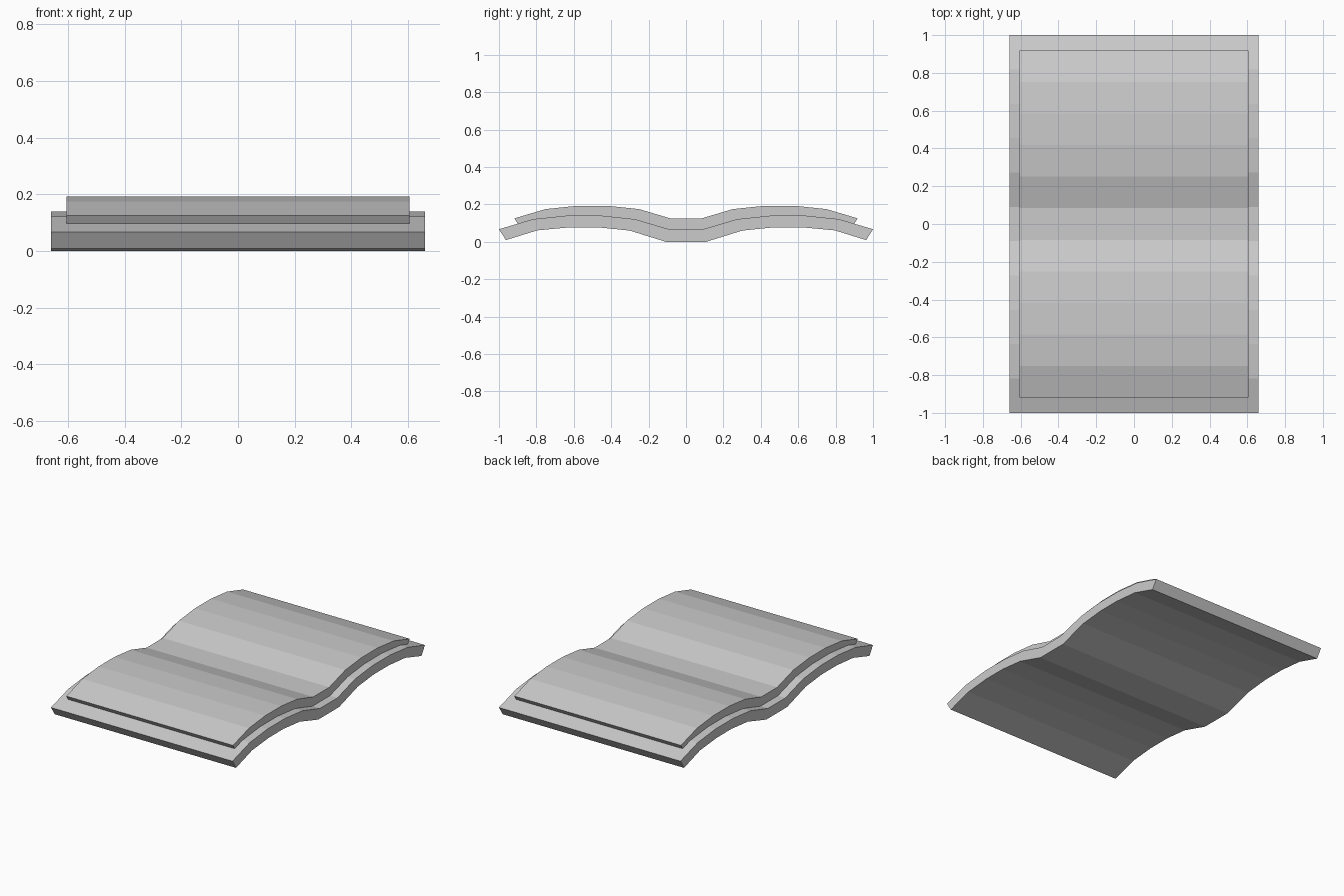
import bpy, bmesh

if "Cube" in bpy.data.objects:
    bpy.data.objects.remove(bpy.data.objects["Cube"])

# Half profiles (y, z) from the spine outwards
TOP = [(0.091, 0.067), (0.273, 0.121), (0.455, 0.14),
       (0.636, 0.14), (0.818, 0.121), (1.0, 0.067)]
BOTTOM = [(0.108, 0.0), (0.302, 0.06), (0.468, 0.077),
          (0.623, 0.077), (0.795, 0.061), (0.963, 0.009)]


def mirrored(half):
    return [(-y, z) for y, z in reversed(half)] + half


def open_leaf(name, half_width, scale, lift):
    """Extrude the double-arched strip along x."""
    section = mirrored(TOP) + mirrored(BOTTOM)[::-1]
    n = len(TOP) * 2
    bm = bmesh.new()
    sides = [[bm.verts.new((x, y * scale, z * scale + lift)) for y, z in section]
             for x in (-half_width, half_width)]
    a, b = sides
    count = len(section)
    for i in range(count):
        j = (i + 1) % count
        bm.faces.new((a[i], a[j], b[j], b[i]))
    # End caps as strips of quads
    for s in sides:
        for i in range(n - 1):
            bm.faces.new((s[i], s[i + 1], s[count - 2 - i], s[count - 1 - i]))
    bmesh.ops.recalc_face_normals(bm, faces=bm.faces)
    mesh = bpy.data.meshes.new(name)
    bm.to_mesh(mesh)
    bm.free()
    obj = bpy.data.objects.new(name, mesh)
    bpy.context.collection.objects.link(obj)
    return obj


# Cover, and the slightly smaller page block resting on it
open_leaf("book_cover", 0.66, 1.0, 0.0)
open_leaf("book_pages", 0.606, 0.918, 0.0635)
